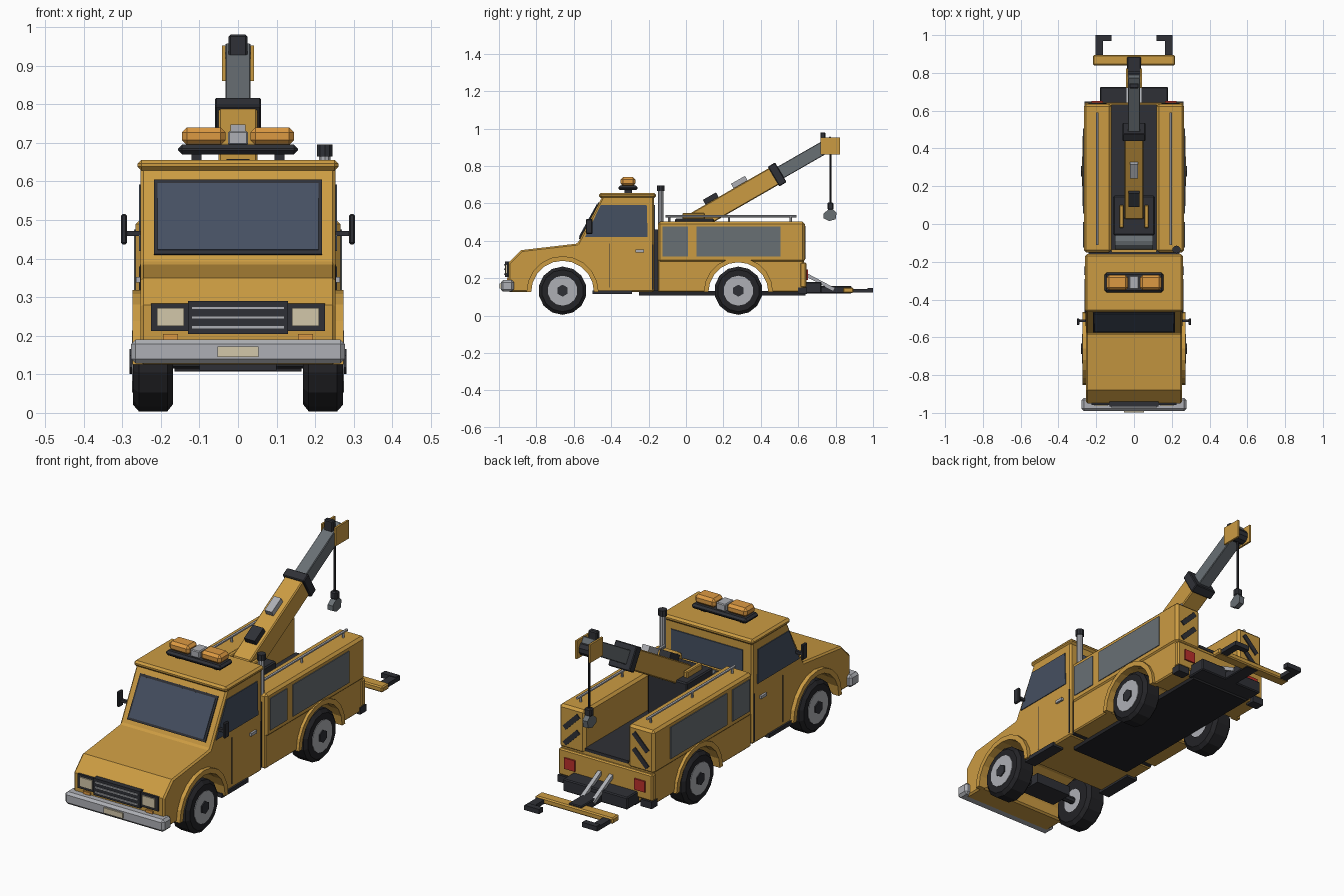
import bpy, bmesh, math
from mathutils import Matrix, Vector

old = bpy.data.objects.get("Cube")
if old:
    bpy.data.objects.remove(old, do_unlink=True)


def material(name, *rgb):
    mat = bpy.data.materials.new(name)
    mat.use_nodes = True
    color = (*rgb, 1)
    mat.diffuse_color = color
    mat.node_tree.nodes["Principled BSDF"].inputs["Base Color"].default_value = color
    return mat


yellow = material("amber_yellow_paint", .60, .33, .055)
dark = material("dark_plastic", .028, .03, .037)
rubber = material("black_rubber", .017, .017, .02)
glass = material("blue_tinted_glass", .06, .08, .12)
steel = material("dull_steel", .14, .16, .175)
chrome = material("light_metal", .42, .43, .46)
cream = material("cream_lamp", .65, .57, .40)
orange = material("orange_lamp", .72, .32, .055)
red = material("red_lamp", .5, .03, .025)


def finish(name, bm, mat, bevel=0, mirror=False):
    """Turn a bmesh into an object, optionally bevelled and mirrored across x."""
    bmesh.ops.recalc_face_normals(bm, faces=bm.faces)
    mesh = bpy.data.meshes.new(name)
    bm.to_mesh(mesh)
    bm.free()
    mesh.materials.append(mat)
    obj = bpy.data.objects.new(name, mesh)
    bpy.context.collection.objects.link(obj)
    if bevel:
        mod = obj.modifiers.new("Bevel", "BEVEL")
        mod.width, mod.segments = bevel, 1
        mod.limit_method, mod.angle_limit = "ANGLE", math.radians(50)
    if mirror:
        obj.modifiers.new("Mirror", "MIRROR")
    return obj


def span(x):
    return x if isinstance(x, tuple) else (-x, x)


def prism(name, profile, x, mat, bevel=0, mirror=False):
    """Extrude a (y, z) profile across the x range."""
    x0, x1 = span(x)
    bm = bmesh.new()
    face = bm.faces.new([bm.verts.new((x0, y, z)) for y, z in profile])
    moved = bmesh.ops.extrude_face_region(bm, geom=[face])["geom"]
    bmesh.ops.translate(bm, vec=(x1 - x0, 0, 0),
                        verts=[v for v in moved if isinstance(v, bmesh.types.BMVert)])
    if not any(f.is_valid and all(abs(v.co.x - x0) < 1e-6 for v in f.verts) for f in bm.faces):
        bm.faces.new([v for v in bm.verts if abs(v.co.x - x0) < 1e-6])
    return finish(name, bm, mat, bevel, mirror)


def box(name, x, y, z, mat, bevel=0, mirror=False):
    profile = [(y[0], z[0]), (y[1], z[0]), (y[1], z[1]), (y[0], z[1])]
    return prism(name, profile, x, mat, bevel, mirror)


def beam(name, start, end, thick, x, mat, lift=0, bevel=0, mirror=False):
    """Straight bar in the side plane between two (y, z) points."""
    a, b = Vector(start), Vector(end)
    d = (b - a).normalized()
    n = Vector((-d.y, d.x))
    lo, hi = n * (lift - thick / 2), n * (lift + thick / 2)
    return prism(name, [a + lo, b + lo, b + hi, a + hi], x, mat, bevel, mirror)


def rod(name, start, end, radius, mat, sides=10, mirror=False):
    a, b = Vector(start), Vector(end)
    turn = (b - a).to_track_quat("Z", "Y").to_matrix().to_4x4()
    bm = bmesh.new()
    bmesh.ops.create_cone(bm, cap_ends=True, segments=sides, radius1=radius, radius2=radius,
                          depth=(b - a).length, matrix=Matrix.Translation((a + b) / 2) @ turn)
    return finish(name, bm, mat, mirror=mirror)


FLOOR, FRONT, REAR = .125, -.66, .28


def arch(center, radius):
    """Points of a wheel arch, from its front foot to its rear foot."""
    steps = [math.pi * (1 - i / 10) for i in range(11)]
    return [(center + radius * math.cos(a), FLOOR + radius * math.sin(a)) for a in steps]


# Cab and hood
prism("cab_body", [(-.95, FLOOR)] + arch(FRONT, .17) + [
    (-.17, FLOOR), (-.17, .64), (-.445, .64), (-.58, .385), (-.88, .35), (-.95, .28)],
    .253, yellow, bevel=.008)
box("roof_panel", .26, (-.465, -.16), (.628, .656), yellow, bevel=.01)
beam("windshield_frame", (-.57, .41), (-.465, .603), .008, .218, dark)
beam("windshield", (-.565, .42), (-.47, .592), .016, .208, glass)
box("rear_window", .2, (-.172, -.165), (.44, .59), glass)
side_window = [(-.54, .42), (-.455, .592), (-.21, .592), (-.205, .42)]
prism("side_window", side_window, (.25, .257), glass, mirror=True)
box("door_seam_rear", (.25, .256), (-.183, -.177), (.14, .38), dark, mirror=True)
box("door_seam_front", (.25, .2545), (-.412, -.408), (.15, .385), dark, mirror=True)
box("door_handle", (.25, .264), (-.27, -.225), (.338, .352), chrome, mirror=True)
box("cab_bed_gap", .24, (-.18, -.14), (.13, .46), dark)
box("side_step", (.2, .262), (-.5, -.29), (.115, .135), dark, mirror=True)

# Mirrors
box("mirror_arm", (.25, .295), (-.52, -.505), (.458, .472), dark, mirror=True)
box("side_mirror", (.288, .303), (-.535, -.5), (.437, .515), dark, bevel=.004, mirror=True)

# Nose
box("headlight_frame", .225, (-.958, -.94), (.212, .283), dark)
box("grille", .13, (-.967, -.94), (.205, .29), dark)
for z in (.222, .247, .272):
    box("grille_bar", .12, (-.973, -.96), (z - .004, z + .004), chrome)
box("headlight", (.14, .21), (-.964, -.95), (.225, .272), cream, mirror=True)
box("turn_signal", (.155, .195), (-.958, -.945), (.188, .204), orange, mirror=True)
box("front_bumper", .277, (-.99, -.92), (.128, .19), chrome, bevel=.012)
box("number_plate", .053, (-.997, -.988), (.145, .172), cream)

# Roof light bar
box("light_bar_foot", (.095, .12), (-.33, -.29), (.65, .675), dark, mirror=True)
box("light_bar_base", .155, (-.362, -.258), (.67, .695), dark, bevel=.01)
box("beacon", (.032, .145), (-.35, -.27), (.694, .74), orange, bevel=.013, mirror=True)
box("beacon_center", .026, (-.345, -.275), (.694, .73), chrome, bevel=.004)

# Exhaust stack
rod("exhaust_pipe", (.225, -.135, .45), (.225, -.135, .67), .016, chrome)
rod("exhaust_cap", (.225, -.135, .665), (.225, -.135, .695), .021, dark)

# Bed with side boxes
prism("bed_base", [(-.15, FLOOR)] + arch(REAR, .163) + [
    (.63, FLOOR), (.63, .305), (-.15, .305)], .258, yellow, bevel=.006)
box("side_box", (.12, .265), (-.15, .635), (.284, .502), yellow, bevel=.012, mirror=True)
box("bed_floor", .12, (-.14, .632), (.3, .315), dark)
box("bed_headboard", .12, (-.15, -.135), (.3, .47), yellow)
for y in ((-.125, .01), (.055, .505)):
    box("locker_panel", (.26, .269), y, (.315, .475), steel, mirror=True)
rod("bed_rail", (.195, -.11, .53), (.195, .59, .53), .007, chrome, sides=6, mirror=True)
for y in (-.09, .23, .56):
    rod("rail_post", (.195, y, .49), (.195, y, .53), .006, chrome, sides=6, mirror=True)

# Tail
box("rear_panel", .262, (.61, .643), (.15, .283), yellow, bevel=.006)
box("tail_light", (.165, .225), (.64, .651), (.19, .245), red, mirror=True)
box("rear_corner_bumper", (.2, .262), (.6, .648), (.115, .15), dark, mirror=True)
box("rear_step", .18, (.62, .725), (.118, .18), dark, bevel=.005)
for z in (.35, .43):
    bm = bmesh.new()
    tilt = Matrix.Rotation(math.radians(45), 4, "Y")
    bmesh.ops.create_cube(bm, size=1, matrix=Matrix.Translation((.193, .636, z)) @ tilt
                          @ Matrix.Diagonal((.11, .008, .025, 1)))
    finish("hazard_stripe", bm, dark, mirror=True)

# Chassis
box("chassis", .165, (-.25, .64), (.107, .13), rubber)
box("front_axle_box", .1, (-.72, -.6), (.11, .16), dark)

# Wheels and fender flares
AXLE = .133


def wheel(place, y):
    bm = bmesh.new()
    outline = [(.168, .06), (.168, .11), (.183, .129), (.257, .129), (.272, .112), (.272, .075)]
    ring = [bm.verts.new((x, y, AXLE + r)) for x, r in outline]
    edges = [bm.edges.new(pair) for pair in zip(ring, ring[1:])]
    bmesh.ops.spin(bm, geom=ring + edges, cent=(0, y, AXLE), axis=(1, 0, 0),
                   angle=math.tau, steps=14, use_merge=True)
    bmesh.ops.remove_doubles(bm, verts=bm.verts, dist=.0005)
    finish(place + "_tire", bm, rubber, mirror=True)
    for part, start, end, radius, mat, sides in (
            ("_rim", .172, .275, .08, chrome, 14), ("_hub", .26, .281, .032, dark, 6)):
        rod(place + part, (start, y, AXLE), (end, y, AXLE), radius, mat, sides, mirror=True)


for place, y, radius in (("front", FRONT, .168), ("rear", REAR, .16)):
    wheel(place, y)
    prism(place + "_fender_flare", arch(y, radius) + arch(y, radius + .025)[::-1],
          (.235, .273), yellow, mirror=True)
    rod(place + "_axle", (-.18, y, AXLE), (.18, y, AXLE), .018, dark, sides=8)

# Winch and boom mount
rod("winch_drum", (-.1, -.09, .44), (.1, -.09, .44), .045, steel, sides=12)
box("boom_pedestal", .11, (-.06, .15), (.31, .518), dark, bevel=.006)
box("boom_bracket", (.055, .078), (-.02, .1), (.5, .548), yellow, bevel=.004, mirror=True)

# Boom
foot, neck, tip = (.05, .503), (.485, .753), (.79, .928)
beam("boom", foot, neck, .103, .05, yellow, bevel=.005)
beam("boom_collar", (.468, .743), (.507, .766), .122, .06, dark, bevel=.004)
beam("boom_extension", neck, tip, .07, .033, steel, bevel=.003)
beam("boom_dark_block", (.13, .549), (.2, .589), .04, .03, dark, lift=.06)
beam("boom_metal_block", (.28, .635), (.355, .678), .035, .02, chrome, lift=.062)
box("boom_head_plate", (.032, .042), (.72, .823), (.86, .952), yellow, mirror=True)
rod("head_pulley", (-.032, .775, .9), (.032, .775, .9), .035, dark)
box("head_cap", .025, (.718, .745), (.92, .98), dark, bevel=.005)

# Cable and hook
rod("cable", (0, .772, .59), (0, .772, .89), .006, rubber, sides=6)
box("hook_weight", .018, (.756, .788), (.565, .605), dark, bevel=.006)
prism("hook", [(.765, .57), (.735, .545), (.735, .52), (.765, .505), (.8, .515),
               (.805, .55), (.785, .57)], .014, steel)

# Wheel lift
beam("lift_strut", (.63, .225), (.79, .14), .018, (.022, .042), chrome, mirror=True)
box("lift_arm", .036, (.7, .885), (.118, .158), dark, bevel=.004)
box("lift_crossbar", .217, (.84, .895), (.12, .15), yellow, bevel=.006)
box("lift_fork", (.165, .205), (.885, 1), (.122, .143), dark, mirror=True)
box("lift_fork_toe", (.12, .2), (.97, 1), (.122, .146), dark, mirror=True)
